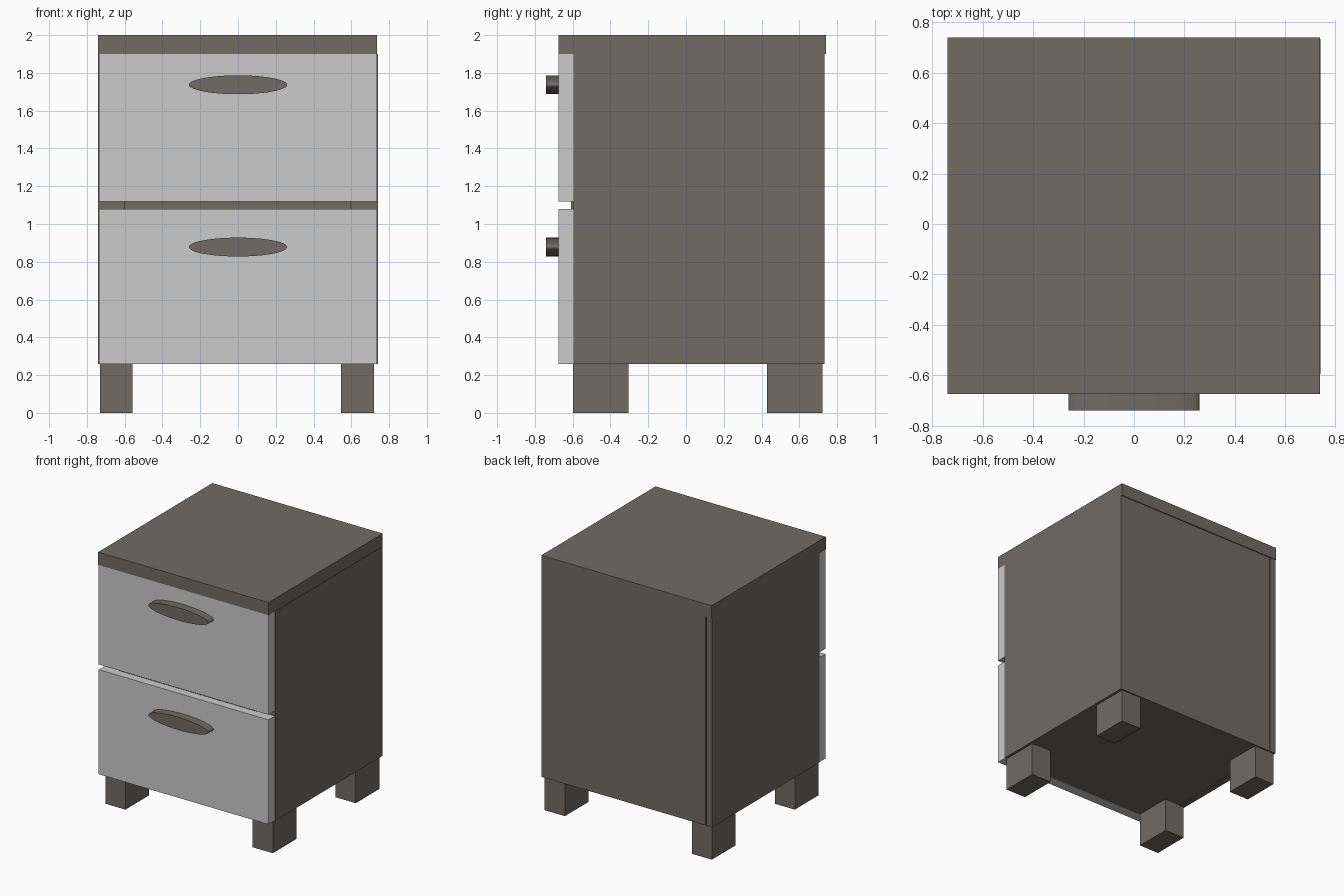
import bpy
import bmesh
import math
from mathutils import Matrix

if "Cube" in bpy.data.objects:
    bpy.data.objects.remove(bpy.data.objects["Cube"])

dark = bpy.data.materials.new("dark_wood")
dark.diffuse_color = (0.16, 0.147, 0.134, 1)
dark.use_nodes = True
dark.node_tree.nodes["Principled BSDF"].inputs["Base Color"].default_value = dark.diffuse_color


def finish(bm, name, mat):
    mesh = bpy.data.meshes.new(name)
    bm.to_mesh(mesh)
    bm.free()
    obj = bpy.data.objects.new(name, mesh)
    bpy.context.collection.objects.link(obj)
    if mat:
        mesh.materials.append(mat)
    return obj


def box(name, x, y, z, mat=dark):
    """Box from (min, max) ranges on each axis."""
    bm = bmesh.new()
    bmesh.ops.create_cube(bm, size=1)
    bmesh.ops.scale(bm, vec=[r[1] - r[0] for r in (x, y, z)], verts=bm.verts)
    bmesh.ops.translate(bm, vec=[(r[0] + r[1]) / 2 for r in (x, y, z)], verts=bm.verts)
    return finish(bm, name, mat)


def handle(name, z):
    """Oval pull, extruded along y."""
    bm = bmesh.new()
    bmesh.ops.create_cone(bm, cap_ends=True, segments=48, radius1=1, radius2=1, depth=1)
    bmesh.ops.rotate(bm, matrix=Matrix.Rotation(math.pi / 2, 3, 'X'), verts=bm.verts)
    bmesh.ops.scale(bm, vec=(0.26, 0.065, 0.05), verts=bm.verts)
    bmesh.ops.translate(bm, vec=(0, -0.7075, z), verts=bm.verts)
    for f in bm.faces:
        f.smooth = len(f.verts) == 4
    for e in bm.edges:
        e.smooth = all(len(f.verts) == 4 for f in e.link_faces)
    return finish(bm, name, dark)


# Carcass panels
box("top", (-0.74, 0.737), (-0.675, 0.74), (1.9, 2.0))
box("left_side", (-0.74, -0.69), (-0.595, 0.733), (0.26, 1.9))
box("right_side", (0.69, 0.74), (-0.595, 0.733), (0.26, 1.9))
box("back_panel", (-0.682, 0.69), (0.69, 0.733), (0.26, 1.9))
box("base", (-0.69, 0.69), (-0.595, 0.69), (0.264, 0.31))
box("divider", (-0.69, 0.69), (-0.595, 0.69), (1.05, 1.15))
box("front_rail", (-0.6, 0.595), (-0.608, -0.595), (1.08, 1.12))

# Drawer fronts and pulls
for label, z, hz in (("upper", (1.12, 1.9), 1.737), ("lower", (0.26, 1.08), 0.878)):
    box(label + "_drawer_front", (-0.735, 0.737), (-0.675, -0.595), z, None)
    handle(label + "_drawer_handle", hz)

# Legs
for xn, x in (("left", (-0.73, -0.558)), ("right", (0.545, 0.72))):
    for yn, y in (("front", (-0.597, -0.305)), ("back", (0.43, 0.722))):
        box(f"{yn}_{xn}_leg", x, y, (0, 0.264))
